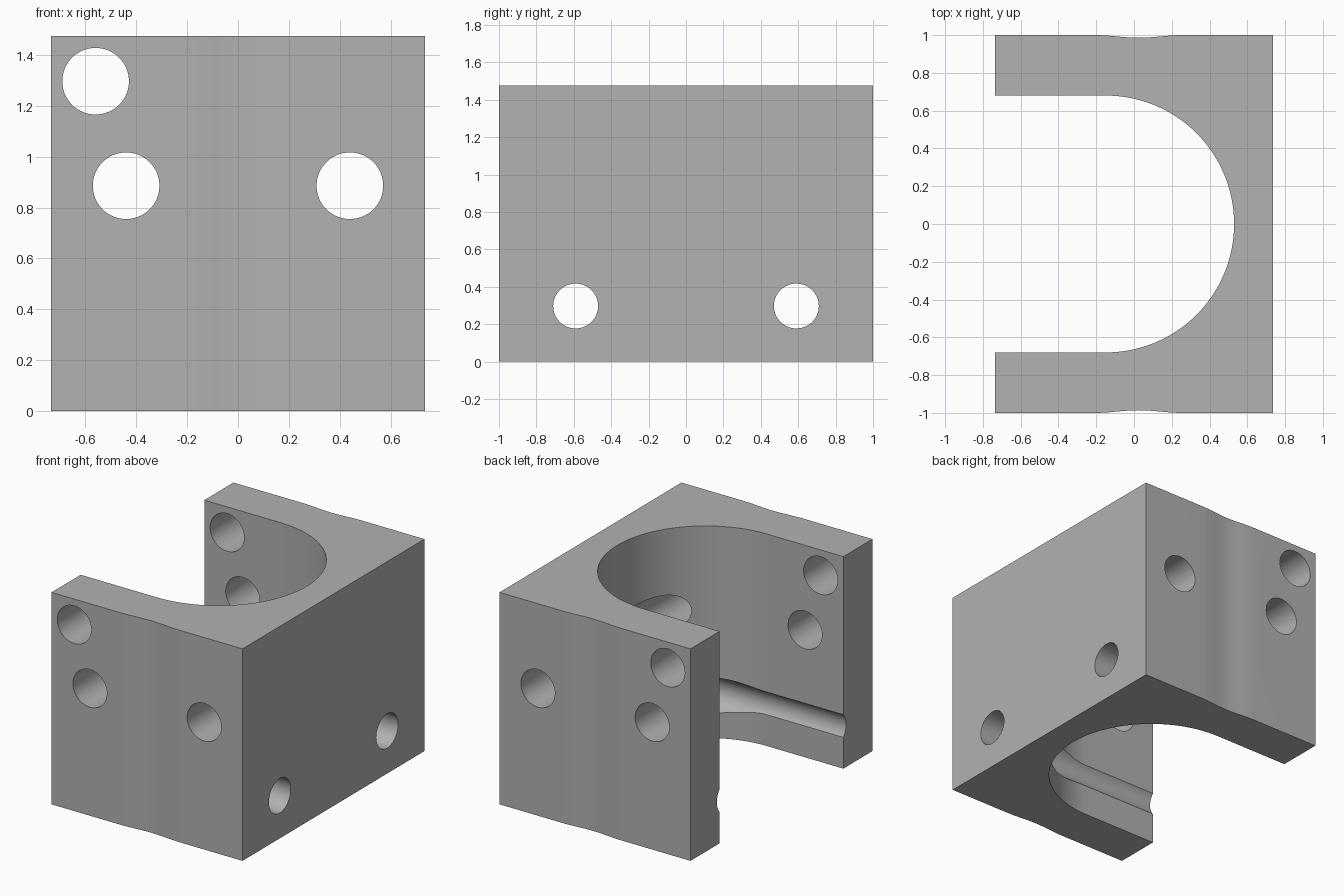
import bpy
import bmesh
from math import pi, sin, cos
from mathutils import Matrix

cube = bpy.data.objects.get("Cube")
if cube:
    bpy.data.objects.remove(cube, do_unlink=True)

HX, HY, HEIGHT = 0.735, 1.0, 1.475        # block half sizes and height
SLOT_X, SLOT_R = -0.15, 0.68              # centre and radius of the round slot
DIP_X, DIP_W, DIP_D = 0.025, 0.23, 0.014  # shallow hollow on the outer sides

grey = bpy.data.materials.new("plain_grey")
grey.use_nodes = True
colour = (0.445, 0.445, 0.445, 1)
grey.diffuse_color = colour
grey.node_tree.nodes["Principled BSDF"].inputs["Base Color"].default_value = colour


def dipped_side(sign):
    """Outer side from -x to +x with a gentle hollow in the middle."""
    points = [(-HX, sign * HY)]
    steps = 16
    for i in range(steps + 1):
        t = i / steps * 2 - 1
        depth = DIP_D * (1 + cos(pi * t)) / 2
        points.append((DIP_X + DIP_W * t, sign * (HY - depth)))
    return points + [(HX, sign * HY)]


def add_object(name, bm):
    mesh = bpy.data.meshes.new(name)
    bm.to_mesh(mesh)
    bm.free()
    mesh.materials.append(grey)
    obj = bpy.data.objects.new(name, mesh)
    bpy.context.collection.objects.link(obj)
    return obj


def drill(target, axis, location, radius):
    """Cut a straight round hole through the whole block."""
    bm = bmesh.new()
    turn = Matrix.Rotation(pi / 2, 4, "X" if axis == "Y" else "Y")
    bmesh.ops.create_cone(bm, cap_ends=True, segments=64, radius1=radius,
                          radius2=radius, depth=3,
                          matrix=Matrix.Translation(location) @ turn)
    cutter = add_object("hole_cutter", bm)
    cutter.hide_render = True
    mod = target.modifiers.new("hole", "BOOLEAN")
    mod.operation = "DIFFERENCE"
    mod.solver = "EXACT"
    mod.object = cutter
    bpy.ops.object.modifier_apply(modifier=mod.name)
    bpy.data.objects.remove(cutter, do_unlink=True)


# Block outline: front side, back side, then the open round slot
arc_steps = 64
slot = [(-HX, SLOT_R)]
for i in range(arc_steps + 1):
    a = pi / 2 - pi * i / arc_steps
    slot.append((SLOT_X + SLOT_R * cos(a), SLOT_R * sin(a)))
slot.append((-HX, -SLOT_R))
outline = dipped_side(-1) + dipped_side(1)[::-1] + slot

bm = bmesh.new()
base = bm.faces.new([bm.verts.new((x, y, 0)) for x, y in outline])
top = bmesh.ops.extrude_face_region(bm, geom=[base])
bmesh.ops.translate(bm, vec=(0, 0, HEIGHT),
                    verts=[v for v in top["geom"] if isinstance(v, bmesh.types.BMVert)])
bmesh.ops.recalc_face_normals(bm, faces=bm.faces)
block = add_object("mounting_block", bm)
bpy.ops.object.select_all(action="DESELECT")
block.select_set(True)
bpy.context.view_layer.objects.active = block

# Cross holes through both arms
for x, z in [(-0.56, 1.297), (-0.44, 0.886), (0.44, 0.886)]:
    drill(block, "Y", (x, 0, z), 0.131)

# Lengthwise holes, which leave grooves along the inner walls
for side in (-1, 1):
    drill(block, "X", (0, side * 0.59, 0.297), 0.12)

bpy.ops.object.shade_smooth_by_angle(angle=pi / 6)
